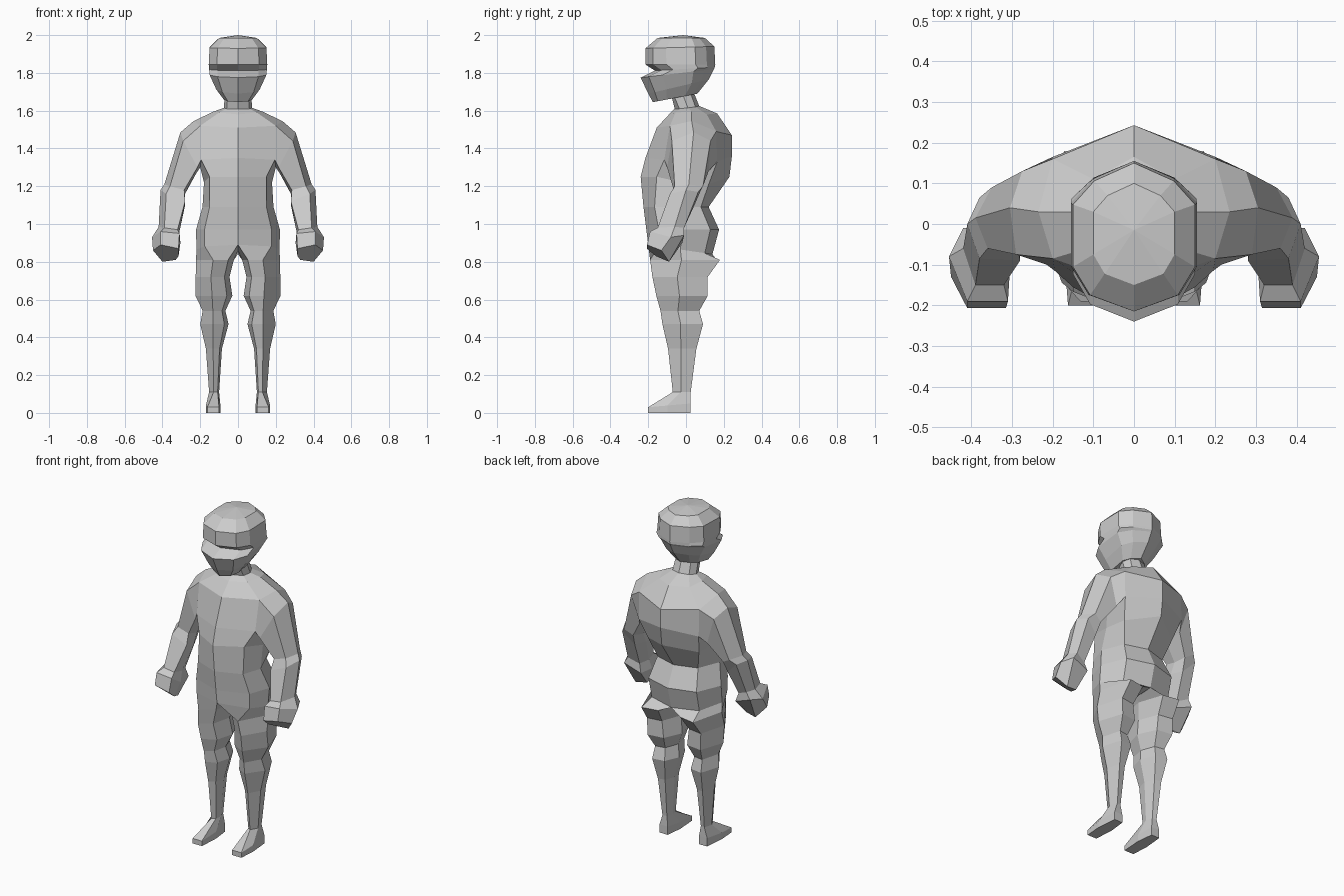
import bpy, bmesh

grey = bpy.data.materials.new("neutral_grey")
grey.diffuse_color = (0.6, 0.6, 0.6, 1)


def template_ring(shape, x0, x1, yf, yb, zf, zb):
    """Place a unit outline (across, front-to-back) into a box."""
    return [(x0 + u * (x1 - x0), yf + t * (yb - yf), zf + t * (zb - zf)) for u, t in shape]


def add_ring(bm, pts):
    return [bm.verts.new(p) for p in pts]


def bridge(bm, a, b, closed=False, skip=()):
    n = len(a)
    for i in range(n if closed else n - 1):
        if i not in skip:
            j = (i + 1) % n
            bm.faces.new((a[i], a[j], b[j], b[i]))


def finish(name, bm):
    """Mirror the half mesh, weld the centre line and make the object."""
    geom = bm.verts[:] + bm.edges[:] + bm.faces[:]
    copy = bmesh.ops.duplicate(bm, geom=geom)["geom"]
    for v in copy:
        if isinstance(v, bmesh.types.BMVert):
            v.co.x *= -1
    bmesh.ops.remove_doubles(bm, verts=bm.verts[:], dist=0.0005)
    bmesh.ops.recalc_face_normals(bm, faces=bm.faces[:])
    me = bpy.data.meshes.new(name)
    bm.to_mesh(me)
    bm.free()
    me.materials.append(grey)
    ob = bpy.data.objects.new(name, me)
    bpy.context.collection.objects.link(ob)


# ---- Body: torso, neck, legs and arms as one half mesh
bm = bmesh.new()
HALF = [(0, 0), (.8, .17), (1, .5), (.72, .88), (1e-9, 1)]

# lower torso: width, front y, back y, front z, back z
lower = [(.22, -.2, .14, .89, .84), (.222, -.21, .175, .97, .97), (.188, -.225, .12, 1.09, 1.09)]
torso = [add_ring(bm, template_ring(HALF, 0, w, yf, yb, zf, zb)) for w, yf, yb, zf, zb in lower]

# chest, armpits, shoulders, neck
upper = [
    [(0, -.24, 1.25), (.15, -.155, 1.25), (.18, -.02, 1.22), (.17, .12, 1.21), (0, .23, 1.25)],
    [(0, -.215, 1.35), (.195, -.115, 1.34), (.2, .01, 1.3), (.2, .165, 1.33), (0, .243, 1.36)],
    [(0, -.155, 1.51), (.2, -.085, 1.52), (.235, .03, 1.545), (.2, .16, 1.49), (0, .243, 1.47)],
    [(0, -.09, 1.58), (.1, -.055, 1.59), (.13, .03, 1.595), (.1, .11, 1.58), (0, .165, 1.585)],
    [(0, -.06, 1.61), (.06, -.035, 1.61), (.075, .01, 1.615), (.055, .05, 1.62), (0, .07, 1.625)],
    [(0, -.075, 1.67), (.055, -.06, 1.67), (.07, -.015, 1.68), (.05, .025, 1.69), (0, .04, 1.7)],
]
torso += [add_ring(bm, r) for r in upper]
for k in range(len(torso) - 1):
    bridge(bm, torso[k], torso[k + 1], skip=(1, 2) if k == 4 else ())   # leave the arm hole

# arm: rings run from the arm hole to the fist
low, high = torso[4], torso[5]
prev = [low[1], low[2], low[3], high[3], high[2], high[1]]
upper_arm = [
    [(.215, -.1, 1.3), (.22, .01, 1.27), (.225, .12, 1.28), (.275, .13, 1.44), (.305, .04, 1.485), (.29, -.075, 1.44)],
    [(.285, -.065, 1.18), (.28, .01, 1.16), (.3, .075, 1.17), (.35, .09, 1.2), (.39, .015, 1.21), (.36, -.06, 1.2)],
    [(.28, -.09, 1.12), (.28, -.02, 1.1), (.31, .045, 1.1), (.38, .065, 1.17), (.41, 0, 1.18), (.38, -.085, 1.16)],
]
fore_arm = [
    [(.32, -.15, .97), (.31, -.09, .96), (.33, -.03, .95), (.395, -.01, .98), (.42, -.06, .985), (.39, -.15, .98)],
    [(.31, -.19, .95), (.305, -.11, .9), (.315, -.02, .9), (.42, -.01, .94), (.455, -.08, .93), (.41, -.19, .96)],
    [(.315, -.207, .87), (.315, -.16, .83), (.33, -.1, .81), (.4, -.09, .8), (.45, -.13, .86), (.41, -.207, .89)],
]
for pts in upper_arm + fore_arm:
    ring = add_ring(bm, pts)
    bridge(bm, prev, ring, closed=True)
    prev = ring
bm.faces.new(prev)

# leg: starts on the bottom torso ring plus one crotch point
LEG = [(.15, .15), (.55, 0), (1, .45), (.75, 1), (.25, .95), (0, .55)]
FOOT = [(.1, 0), (.9, 0), (1, .45), (.85, 1), (.15, 1), (0, .55)]
prev = torso[0] + [bm.verts.new((0, .0, .86))]
legs = [  # inner x, outer x, front y, back y, z
    (.022, .222, -.19, .18, .81), (.045, .224, -.178, .115, .72),
    (.03, .225, -.157, .115, .62), (.067, .187, -.135, .07, .54),
    (.05, .2, -.125, .09, .47), (.085, .17, -.095, .055, .34),
    (.1, .153, -.07, .025, .11)]
rings = [template_ring(LEG, *r, r[-1]) for r in legs]
rings += [template_ring(FOOT, .093, .17, -.2, .025, .03, .05),
          template_ring(FOOT, .093, .17, -.2, .025, 0, 0)]
for pts in rings:
    ring = add_ring(bm, pts)
    bridge(bm, prev, ring, closed=True)
    prev = ring
bm.faces.new(prev)
finish("body", bm)

# ---- Head: chin, jaw, lip, eye recess, brow, temple, crown
bm = bmesh.new()
HEAD = [(0, 0), (.72, .11), (1, .3), (1, .72), (.65, .88), (0, 1)]
head = [  # width, front y, back y, front z, back z
    (.075, -.175, .06, 1.645, 1.69), (.115, -.2, .12, 1.69, 1.765),
    (.15, -.24, .148, 1.775, 1.82), (.153, -.165, .152, 1.812, 1.83),
    (.155, -.215, .155, 1.845, 1.845), (.15, -.215, .15, 1.93, 1.94),
    (.1, -.15, .1, 1.985, 1.985)]
prev = None
for w, yf, yb, zf, zb in head:
    ring = add_ring(bm, template_ring(HEAD, 0, w, yf, yb, zf, zb))
    if prev:
        bridge(bm, prev, ring)
    else:
        bm.faces.new(ring)
    prev = ring
crown = bm.verts.new((0, -.015, 2))
for a, b in zip(prev, prev[1:]):
    bm.faces.new((a, b, crown))
finish("head", bm)
